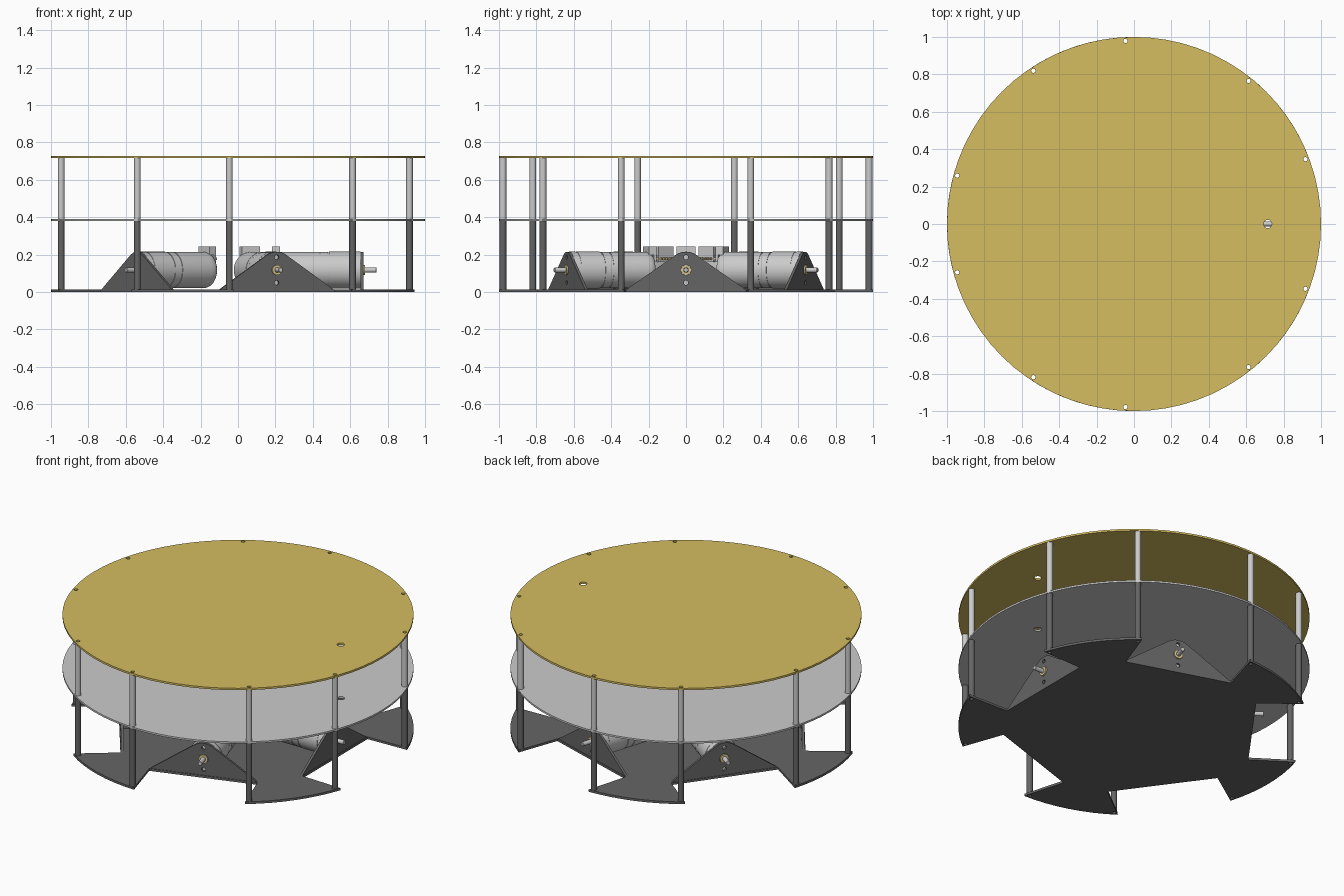
import bpy, bmesh
from math import sin, cos, pi, radians, asin, acos, atan2, hypot
from mathutils import Matrix

if "Cube" in bpy.data.objects:
    bpy.data.objects.remove(bpy.data.objects["Cube"])

N = 5                      # wheel stations
AX = 0.118                 # motor axis height
STATIONS = [k * 2 * pi / N for k in range(N)]
ROD_R, ROD_A = 0.98, radians(20.7)
ROD_ANGLES = [a + s * ROD_A for a in STATIONS for s in (-1, 1)]


def material(name, col):
    m = bpy.data.materials.new(name)
    m.diffuse_color = (*col, 1)
    m.use_nodes = True
    m.node_tree.nodes["Principled BSDF"].inputs["Base Color"].default_value = m.diffuse_color
    return m


GOLD = material("gold", (0.66, 0.51, 0.12))
DARK = material("dark_grey", (0.13, 0.13, 0.13))
BRASS = material("brass", (0.70, 0.58, 0.28))


def add(name, mesh, mat=None, angle=0.0):
    if mat and not mesh.materials:
        mesh.materials.append(mat)
    ob = bpy.data.objects.new(name, mesh)
    ob.rotation_euler.z = angle
    bpy.context.collection.objects.link(ob)
    return ob


def circle(cx, cy, r, n=16):
    return [(cx + r * cos(2 * pi * i / n), cy + r * sin(2 * pi * i / n)) for i in range(n)]


def sheet(name, loops, thick):
    """Flat plate from an outline plus hole loops, from 0 to thick along local z."""
    cu = bpy.data.curves.new(name, 'CURVE')
    cu.dimensions, cu.fill_mode, cu.extrude = '2D', 'BOTH', thick / 2
    for pts in loops:
        sp = cu.splines.new('POLY')
        sp.points.add(len(pts) - 1)
        for p, (x, y) in zip(sp.points, pts):
            p.co = (x, y, 0, 1)
        sp.use_cyclic_u = True
    ob = bpy.data.objects.new(name, cu)
    bpy.context.collection.objects.link(ob)
    dg = bpy.context.evaluated_depsgraph_get()
    me = bpy.data.meshes.new_from_object(ob.evaluated_get(dg))
    bpy.data.objects.remove(ob)
    bm = bmesh.new()
    bm.from_mesh(me)
    bmesh.ops.remove_doubles(bm, verts=bm.verts, dist=1e-5)
    bmesh.ops.recalc_face_normals(bm, faces=bm.faces)
    bmesh.ops.translate(bm, verts=bm.verts, vec=(0, 0, thick / 2))
    bm.to_mesh(me)
    bm.free()
    return me


def lathe(name, profile, n=32, closed=False, along_x=True):
    """Revolve (position, radius) points; axis is x at motor height, or z."""
    bm = bmesh.new()
    rings = []
    for p, r in profile:
        rings.append([bm.verts.new((p, y, AX + z) if along_x else (y, z, p))
                      for y, z in circle(0, 0, r, n)])
    pairs = list(zip(rings, rings[1:]))
    if closed:
        pairs.append((rings[-1], rings[0]))
    else:
        bm.faces.new(rings[0])
        bm.faces.new(rings[-1])
    for a, b in pairs:
        for i in range(n):
            j = (i + 1) % n
            bm.faces.new((a[i], a[j], b[j], b[i]))
    bmesh.ops.recalc_face_normals(bm, faces=bm.faces)
    me = bpy.data.meshes.new(name)
    bm.to_mesh(me)
    bm.free()
    return me


def boxes(name, specs):
    """Several boxes in one mesh, each (centre, size)."""
    bm = bmesh.new()
    for c, s in specs:
        bmesh.ops.create_cube(bm, size=1, matrix=Matrix.Translation(c) @ Matrix.Diagonal((*s, 1)))
    me = bpy.data.meshes.new(name)
    bm.to_mesh(me)
    bm.free()
    return me


# Round decks with rod holes and one cable hole
rod_holes = [circle(ROD_R * cos(a), ROD_R * sin(a), 0.0115, 12) for a in ROD_ANGLES]
deck_loops = [circle(0, 0, 1, 72)] + rod_holes + [circle(0.715, 0, 0.022)]
add("middle_deck", sheet("middle_deck", deck_loops, 0.011)).location.z = 0.38
add("top_deck", sheet("top_deck", deck_loops, 0.012), GOLD).location.z = 0.716

# Base plate with a wheel notch at every station
outline = []
corner = asin(0.331)
for a in STATIONS:
    for r, t in ((1, -0.331), (0.675, -0.322), (0.675, 0.322)):
        r = r if r < 1 else cos(corner)
        outline.append((r * cos(a) - t * sin(a), r * sin(a) + t * cos(a)))
    span = 2 * pi / N - 2 * corner
    outline += [(cos(a + corner + span * i / 8), sin(a + corner + span * i / 8)) for i in range(8)]
add("base_plate", sheet("base_plate", [outline] + rod_holes, 0.014), DARK)

# Hollow spacer rods, lower and upper rows
for label, z0, z1, mat in (("lower_rod", 0.014, 0.38, DARK), ("upper_rod", 0.391, 0.716, None)):
    tube = lathe(label, [(z0, 0.018), (z1, 0.018), (z1, 0.0115), (z0, 0.0115)], 16, True, False)
    for a in ROD_ANGLES:
        ob = add(label, tube, mat)
        ob.location = (ROD_R * cos(a), ROD_R * sin(a), 0)

# Triangular motor bracket with rounded top
R, foot_y, foot_z = 0.097, 0.322, 0.012
d = hypot(foot_y, foot_z - AX)
t0 = atan2(foot_z - AX, foot_y) + acos(R / d)
arc = [t0 + (pi - 2 * t0) * i / 10 for i in range(11)]
tri = [(-foot_y, foot_z), (foot_y, foot_z)] + [(R * cos(t), AX + R * sin(t)) for t in arc]
bracket = sheet("motor_bracket", [tri, circle(0, AX, 0.028, 20),
                                  circle(0, AX + 0.068, 0.012), circle(0, AX - 0.068, 0.012)], 0.015)
bracket.transform(Matrix(((0, 0, 1, 0.656), (1, 0, 0, 0), (0, 1, 0, 0), (0, 0, 0, 1))))

# Motor with rounded rear cap, band grooves and gearbox
motor = lathe("motor", [
    (0.195, 0.070), (0.198, 0.082), (0.207, 0.091), (0.222, 0.096), (0.24, 0.097),
    (0.435, 0.097), (0.435, 0.094), (0.44, 0.094), (0.44, 0.097),
    (0.482, 0.097), (0.482, 0.094), (0.487, 0.094), (0.487, 0.098),
    (0.618, 0.098), (0.618, 0.096), (0.622, 0.096), (0.622, 0.098), (0.655, 0.098)], 40)
bushing = lathe("shaft_bushing", [(0.655, 0.027), (0.679, 0.027), (0.679, 0.014), (0.655, 0.014)], 20, True)
shaft = lathe("motor_shaft", [(0.65, 0.0135), (0.738, 0.0135), (0.741, 0.011)], 16)

# Rear connector block with contact pins
block = boxes("connector_block", [((0.203, 0, 0.222), (0.044, 0.10, 0.046)),
                                  ((0.188, 0, 0.185), (0.014, 0.10, 0.05))])
pins = boxes("connector_pins", [((0.175, -0.036 + 0.018 * i, 0.178), (0.016, 0.007, 0.012))
                                for i in range(5)])

for a in STATIONS:
    add("motor_bracket", bracket, DARK, a)
    add("motor", motor, None, a)
    add("shaft_bushing", bushing, BRASS, a)
    add("motor_shaft", shaft, None, a)
    add("connector_block", block, None, a)
    add("connector_pins", pins, BRASS, a)

# Smooth the round surfaces, keep edges crisp
bpy.ops.object.select_all(action='SELECT')
bpy.context.view_layer.objects.active = bpy.context.scene.objects[0]
bpy.ops.object.shade_smooth_by_angle(angle=radians(30))
